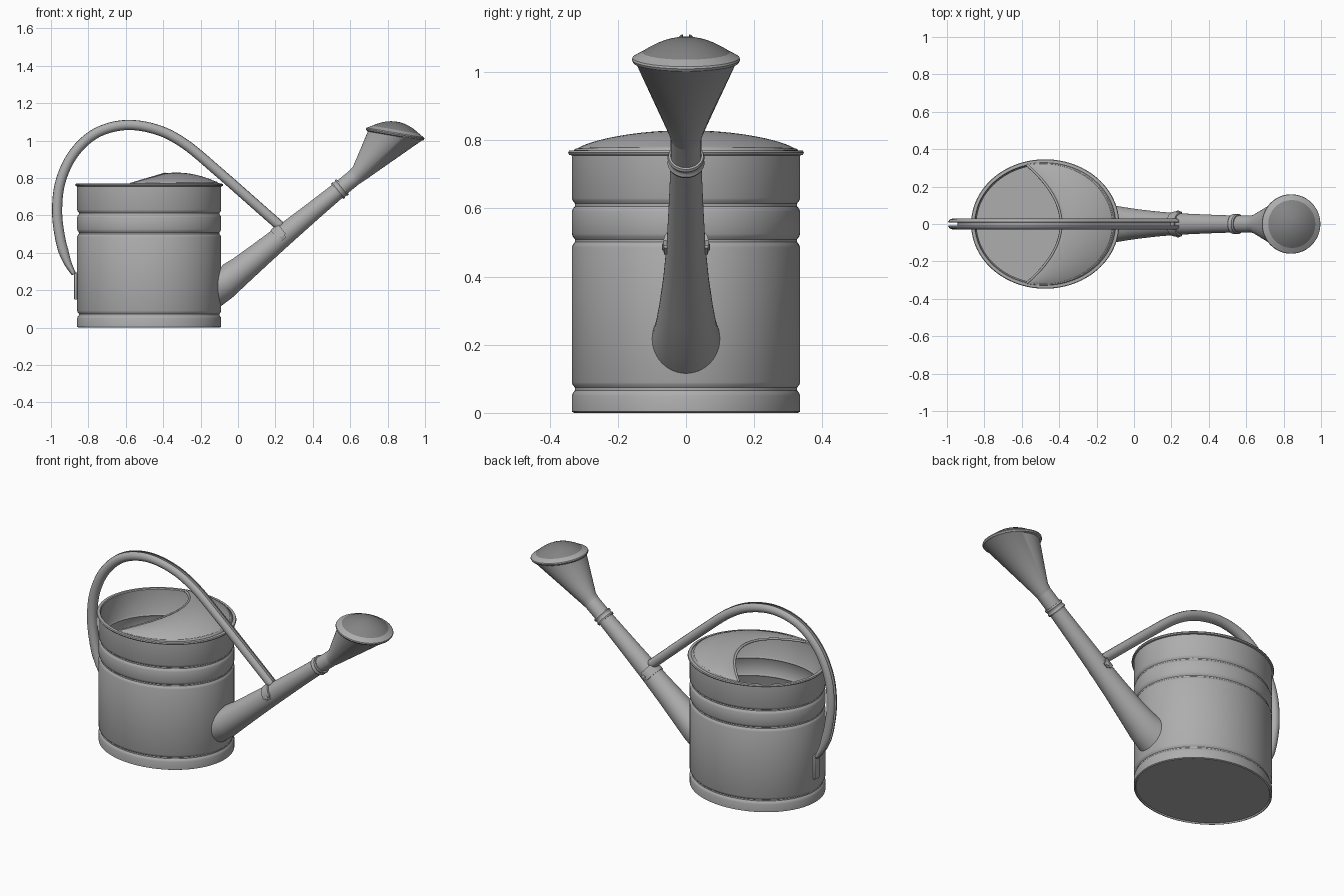
import bpy, bmesh
from math import sin, cos, pi, sqrt, radians
from mathutils import Vector

if "Cube" in bpy.data.objects:
    bpy.data.objects.remove(bpy.data.objects["Cube"])


def material(name, c):
    m = bpy.data.materials.new(name)
    m.use_nodes = True
    m.diffuse_color = (c, c, c, 1)
    m.node_tree.nodes["Principled BSDF"].inputs["Base Color"].default_value = (c, c, c, 1)
    return m


ZINC = material("zinc grey", 0.42)
DARK = material("dark zinc grey", 0.23)
CX, RX, RY = -0.475, 0.385, 0.335      # body ellipse


def finish(name, bm, mat=ZINC, thickness=0, angle=35):
    bmesh.ops.recalc_face_normals(bm, faces=bm.faces)
    me = bpy.data.meshes.new(name)
    bm.to_mesh(me)
    bm.free()
    ob = bpy.data.objects.new(name, me)
    bpy.context.collection.objects.link(ob)
    me.materials.append(mat)
    if thickness:
        s = ob.modifiers.new("thickness", "SOLIDIFY")
        s.thickness = thickness
        s.offset = 0
    bpy.ops.object.select_all(action="DESELECT")
    ob.select_set(True)
    bpy.context.view_layer.objects.active = ob
    bpy.ops.object.shade_smooth_by_angle(angle=radians(angle))
    return ob


def loft(name, rings, closed=True, caps=(), loop=False, **kw):
    """Skin a list of point rings; caps lists the ring indices to fill."""
    bm = bmesh.new()
    rows = [[bm.verts.new(p) for p in r] for r in rings]
    n = len(rows[0])
    pairs = list(zip(rows, rows[1:])) + ([(rows[-1], rows[0])] if loop else [])
    for a, b in pairs:
        for i in range(n if closed else n - 1):
            j = (i + 1) % n
            bm.faces.new((a[i], a[j], b[j], b[i]))
    for c in caps:
        bm.faces.new(rows[c])
    return finish(name, bm, **kw)


def ring(center, u, v, n=48):
    return [center + u * cos(2 * pi * i / n) + v * sin(2 * pi * i / n) for i in range(n)]


def smooth_path(points, steps=8):
    """Catmull-Rom samples through the points."""
    p = [2 * points[0] - points[1]] + points + [2 * points[-1] - points[-2]]
    out = []
    for a, b, c, d in zip(p, p[1:], p[2:], p[3:]):
        for k in range(steps):
            t = k / steps
            out.append(0.5 * (2 * b + (c - a) * t + (2 * a - 5 * b + 4 * c - d) * t * t
                              + (3 * b - a - 3 * c + d) * t ** 3))
    return out + [points[-1]]


def xz(x, z):
    return Vector((x, 0, z))


X, Y = Vector((1, 0, 0)), Vector((0, 1, 0))


# Body: oval can with pressed grooves, rolled rim and hollow inside
def groove(z):
    return [(0, z - 0.02), (-0.003, z - 0.012), (-0.009, z - 0.004),
            (-0.009, z + 0.004), (-0.003, z + 0.012), (0, z + 0.02)]


profile = [(-0.012, 0.008), (-0.008, 0), (0, 0.004)] + groove(0.07) + groove(0.505) + groove(0.61)
profile += [(0, 0.755), (0.008, 0.757), (0.011, 0.763), (0.008, 0.769), (-0.008, 0.77), (-0.012, 0.765)]
profile += [(-0.012, 0.62), (-0.018, 0.61), (-0.012, 0.6), (-0.012, 0.515), (-0.018, 0.505),
            (-0.012, 0.495), (-0.012, 0.02)]
loft("can_body", [ring(xz(CX, z), X * (RX + o), Y * (RY + o), 96) for o, z in profile], caps=(0, -1))

# Lid: domed half cover with a curved opening edge
A = radians(105)


def lid_point(t, s):
    a = A * t
    rim = Vector((CX + 0.376 * cos(a), 0.326 * sin(a), 0))
    y = 0.326 * sin(A) * t
    edge = Vector((-0.39 - 0.182 * t * t, y, 0))
    p = edge.lerp(rim, s)
    p.z = 0.768 + 0.054 * (1 - t * t) * (1 + 0.7 * s - 1.7 * s * s)
    return p


T = [i / 24 - 1 for i in range(49)]
loft("lid", [[lid_point(t, k / 12) for t in T] for k in range(13)], closed=False, thickness=0.006)


# Rolled beads along the opening edge and the lid seam
def bead(name, pts, r):
    rings = []
    for i, p in enumerate(pts):
        d = (pts[min(i + 1, len(pts) - 1)] - pts[max(i - 1, 0)]).normalized()
        side = d.cross(Vector((0, 0, 1))).normalized()
        rings.append(ring(p, side * r, side.cross(d) * r, 8))
    loft(name, rings, caps=(0, -1), angle=60)


bead("lid_edge_bead", [lid_point(t, 0) for t in T], 0.007)
bead("lid_seam_bead", [lid_point(t, 0.95) for t in T], 0.005)

# Spout: tapered tube that meets the can wall
D = xz(0.774, 0.633)
U = xz(-0.633, 0.774)


def on_axis(x):
    return xz(x, 0.22 + 0.82 * (x + 0.09))


def wall(p):
    return Vector((CX + 0.381 * sqrt(1 - (p.y / RY) ** 2), p.y, p.z))


spout = [[wall(p) for p in ring(on_axis(-0.095), Vector((0, 0, 0.103)), Y * 0.1)]]
spout.append(ring(on_axis(-0.055), xz(-0.025, 0.088), Y * 0.09))
for x, ru, rv in [(0.02, 0.075, 0.079), (0.12, 0.067, 0.067), (0.24, 0.059, 0.057),
                  (0.4, 0.05, 0.05), (0.54, 0.044, 0.045), (0.63, 0.044, 0.045)]:
    spout.append(ring(on_axis(x), U * ru, Y * rv))
loft("spout", spout, angle=50)

# Collar where the sprinkler head plugs in
collar = [(-0.02, 0.044), (-0.02, 0.051), (-0.012, 0.054), (-0.004, 0.049),
          (0.004, 0.049), (0.012, 0.054), (0.02, 0.051), (0.02, 0.044)]
loft("spout_collar", [ring(on_axis(0.545) + D * o, U * r, Y * r) for o, r in collar])

# Sprinkler head: cone opening to a tilted, flanged face
N = xz(0.17, 0.985)
F = xz(0.985, -0.17)
FC = xz(0.84, 1.036)
head = [ring(on_axis(0.625), U * 0.045, Y * 0.045), ring(on_axis(0.645), U * 0.048, Y * 0.05)]
for o, r in [(-0.012, 0.146), (-0.008, 0.155), (0, 0.159), (0.006, 0.157), (0.022, 0.128)]:
    head.append(ring(FC + N * o, -F * r, Y * r))
loft("sprinkler_head", head)
dome = [ring(FC + N * (0.022 + 0.044 * (1 - (r / 0.128) ** 2)), -F * r, Y * r)
        for r in (0.128, 0.11, 0.085, 0.06, 0.035, 0.012)]
loft("sprinkler_face", dome, caps=(-1,), mat=DARK)

# Handle: bent tube with an open seam along its outer side
path = smooth_path([xz(0.235, 0.535), xz(0.08, 0.672), xz(-0.1, 0.83), xz(-0.28, 0.98),
                    xz(-0.43, 1.058), xz(-0.6, 1.084), xz(-0.76, 1.04), xz(-0.88, 0.93),
                    xz(-0.95, 0.78), xz(-0.968, 0.62), xz(-0.95, 0.47), xz(-0.917, 0.36),
                    xz(-0.878, 0.285)])
gap = radians(20)
rows = []
for i, p in enumerate(path):
    d = (path[min(i + 1, len(path) - 1)] - path[max(i - 1, 0)]).normalized()
    out = xz(d.z, -d.x)
    left = len(path) - 1 - i
    flat = 0.026 * min(1, 0.4 + left / 20)
    angles = [gap + (2 * pi - 2 * gap) * k / 20 for k in range(21)]
    rows.append([p + out * flat * cos(a) + Y * 0.027 * sin(a) for a in angles])
loft("handle", rows, closed=False, thickness=0.004, angle=50)


# Flat plates: handle strap on the back wall
def box(name, center, size, bevel):
    bm = bmesh.new()
    bmesh.ops.create_cube(bm, size=1)
    for v in bm.verts:
        v.co = Vector(center) + Vector([a * b for a, b in zip(v.co, size)])
    bmesh.ops.bevel(bm, geom=bm.edges[:], offset=bevel, segments=2, affect="EDGES", profile=0.5)
    finish(name, bm)


box("handle_strap", (-0.867, 0, 0.222), (0.018, 0.05, 0.145), 0.006)

# Saddle clip: half band over the spout, with a rivet on each side
clip = []
for k in range(25):
    a = radians(-105 + 210 * k / 24)
    radial = U * cos(a) + Y * sin(a)
    half = 0.026 if 1 < k < 23 else 0.015
    c = on_axis(0.235)
    clip.append([c + D * h + radial * r for h, r in
                 ((-half, 0.056), (half, 0.056), (half, 0.066), (-half, 0.066))])
loft("handle_clip", clip, caps=(0, -1))
for side, label in ((1, "back"), (-1, "front")):
    c = on_axis(0.235) + Y * side * 0.06
    loft("clip_rivet_" + label, [ring(c + Y * side * o, D * r, U * r, 16)
                                 for o, r in ((0, 0.011), (0.008, 0.011), (0.011, 0.006))], caps=(-1,))
